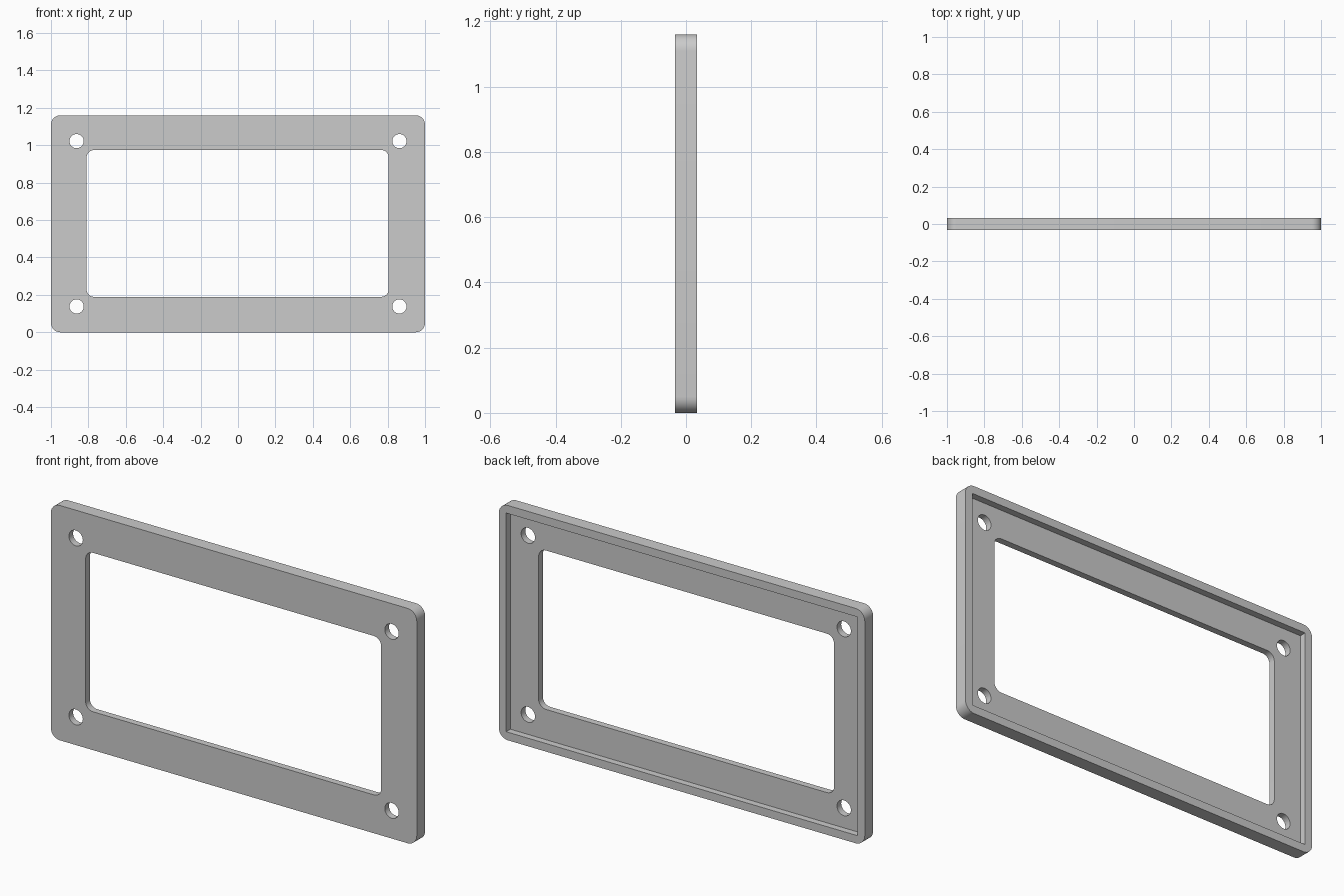
import bpy
import bmesh
from math import cos, sin, pi

cube = bpy.data.objects.get("Cube")
if cube:
    bpy.data.objects.remove(cube, do_unlink=True)

WIDTH, HEIGHT, DEPTH = 2.0, 1.16, 0.066
RIM = 0.04
MID = HEIGHT / 2

grey = bpy.data.materials.new("light grey")
grey.use_nodes = True
grey.diffuse_color = (0.6, 0.6, 0.6, 1)
grey.node_tree.nodes["Principled BSDF"].inputs["Base Color"].default_value = (0.6, 0.6, 0.6, 1)


def rounded_slab(name, w, h, radius, y0, y1, cx=0, cz=MID, steps=8):
    """Rounded rectangle in the xz plane, extruded from y0 to y1."""
    points = []
    for i, (sx, sz) in enumerate([(1, 1), (-1, 1), (-1, -1), (1, -1)]):
        ox, oz = cx + sx * (w / 2 - radius), cz + sz * (h / 2 - radius)
        for k in range(steps + 1 if radius else 1):
            a = (i + k / steps) * pi / 2
            points.append((ox + radius * cos(a), y0, oz + radius * sin(a)))
    bm = bmesh.new()
    verts = [bm.verts.new(p) for p in points]
    bmesh.ops.remove_doubles(bm, verts=verts, dist=1e-5)
    face = bm.faces.new(list(bm.verts))
    new = bmesh.ops.extrude_face_region(bm, geom=[face])["geom"]
    moved = [v for v in new if isinstance(v, bmesh.types.BMVert)]
    bmesh.ops.translate(bm, vec=(0, y1 - y0, 0), verts=moved)
    bmesh.ops.recalc_face_normals(bm, faces=bm.faces)
    mesh = bpy.data.meshes.new(name)
    bm.to_mesh(mesh)
    bm.free()
    mesh.materials.append(grey)
    obj = bpy.data.objects.new(name, mesh)
    bpy.context.collection.objects.link(obj)
    return obj


# Frame plate with rounded corners
frame = rounded_slab("bezel_frame", WIDTH, HEIGHT, 0.05, -DEPTH / 2, DEPTH / 2)

# Square-cornered recess in the back and the window opening
cutters = [
    rounded_slab("recess_cutter", WIDTH - 2 * RIM, HEIGHT - 2 * RIM, 0, 0, 0.1),
    rounded_slab("window_cutter", 1.615, 0.785, 0.04, -0.1, 0.15, cx=-0.002, cz=0.582),
]

# Four round screw holes
for sx in (-1, 1):
    for sz in (-1, 1):
        cutters.append(rounded_slab("screw_hole_cutter", 0.076, 0.076, 0.038, -0.1, 0.15,
                                    cx=sx * 0.863, cz=MID + sz * 0.442))

for cutter in cutters:
    cutter.hide_render = True
    mod = frame.modifiers.new(cutter.name, "BOOLEAN")
    mod.operation = "DIFFERENCE"
    mod.solver = "EXACT"
    mod.object = cutter

# Bake the cuts and drop the cutters
depsgraph = bpy.context.evaluated_depsgraph_get()
result = bpy.data.meshes.new_from_object(frame.evaluated_get(depsgraph))
frame.modifiers.clear()
frame.data = result
for cutter in cutters:
    bpy.data.objects.remove(cutter, do_unlink=True)

# Smooth the rounded corners and holes, keep the edges sharp
bpy.ops.object.select_all(action="DESELECT")
frame.select_set(True)
bpy.context.view_layer.objects.active = frame
bpy.ops.object.shade_smooth_by_angle(angle=pi / 6)
